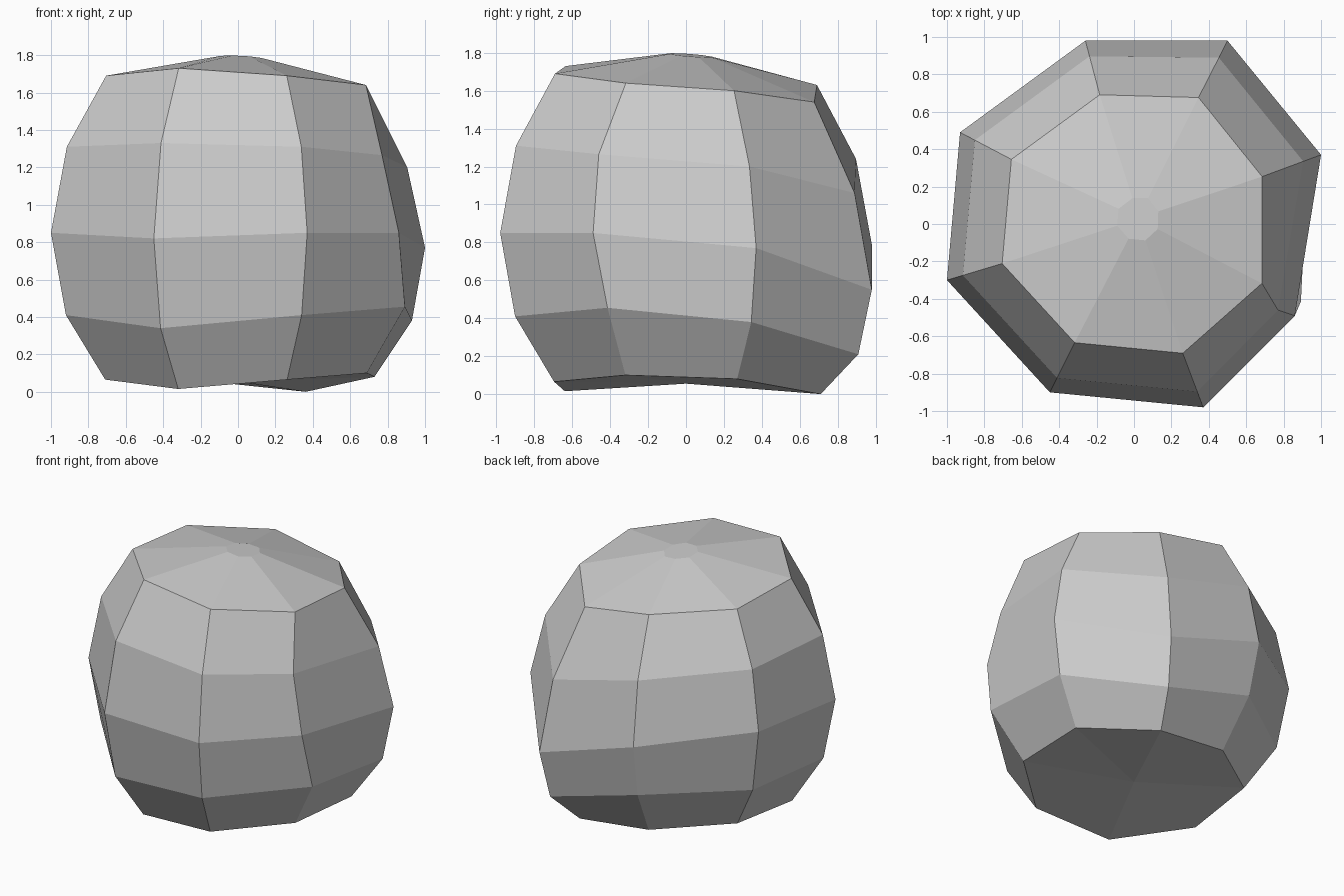
import bpy, bmesh

if "Cube" in bpy.data.objects:
    bpy.data.objects.remove(bpy.data.objects["Cube"])

# Each column: widest x, y; heights from top to bottom; outward lean toward the base
COLUMNS = [
    (-1.00, -0.30, (1.69, 1.31, 0.85, 0.41, 0.065), 0.0),
    (-0.45, -0.90, (1.73, 1.33, 0.82, 0.34, 0.015), 0.0),
    (0.37, -0.98, (1.69, 1.31, 0.85, 0.41, 0.065), 0.0),
    (0.97, -0.45, (1.64, 1.265, 0.85, 0.455, 0.10), 0.0),
    (1.00, 0.37, (1.60, 1.20, 0.77, 0.38, 0.08), 0.02),
    (0.50, 0.98, (1.54, 1.06, 0.55, 0.21, 0.0), 0.015),
    (-0.26, 0.98, (1.63, 1.24, 0.79, 0.405, 0.058), 0.0),
    (-0.93, 0.49, (1.665, 1.315, 0.895, 0.435, 0.10), 0.0),
]
SCALES = (0.705, 0.915, 1.0, 0.92, 0.71)
DENTS = {(3, 1): (0.77, -0.46), (3, 2): (0.86, -0.49)}

bm = bmesh.new()
rings = []
# Small tilted plateau on top
plateau = []
for x, y, _, _ in COLUMNS:
    px, py = 0.02 + 0.11 * x, 0.025 + 0.115 * y
    plateau.append(bm.verts.new((px, py, 1.79 - 0.06 * px - 0.08 * py)))
rings.append(plateau)

# Bulging side rings
for j, s in enumerate(SCALES):
    ring = []
    for i, (x, y, zs, lean) in enumerate(COLUMNS):
        k = s + lean * (j - 2) / 2
        px, py = DENTS.get((i, j), (x * k, y * k))
        ring.append(bm.verts.new((px, py, zs[j])))
    rings.append(ring)

n = len(COLUMNS)
for upper, lower in zip(rings, rings[1:]):
    for i in range(n):
        k = (i + 1) % n
        bm.faces.new((upper[i], lower[i], lower[k], upper[k]))

# Plateau cap and underside
bm.faces.new(rings[0])
base = bm.verts.new((0, 0, 0.055))
for i in range(n):
    bm.faces.new((base, rings[-1][(i + 1) % n], rings[-1][i]))
bmesh.ops.recalc_face_normals(bm, faces=bm.faces)

mesh = bpy.data.meshes.new("boulder")
bm.to_mesh(mesh)
bm.free()
grey = bpy.data.materials.new("stone grey")
grey.diffuse_color = (0.6, 0.6, 0.6, 1)
grey.use_nodes = True
grey.node_tree.nodes["Principled BSDF"].inputs["Base Color"].default_value = grey.diffuse_color
mesh.materials.append(grey)
bpy.context.collection.objects.link(bpy.data.objects.new("boulder", mesh))
